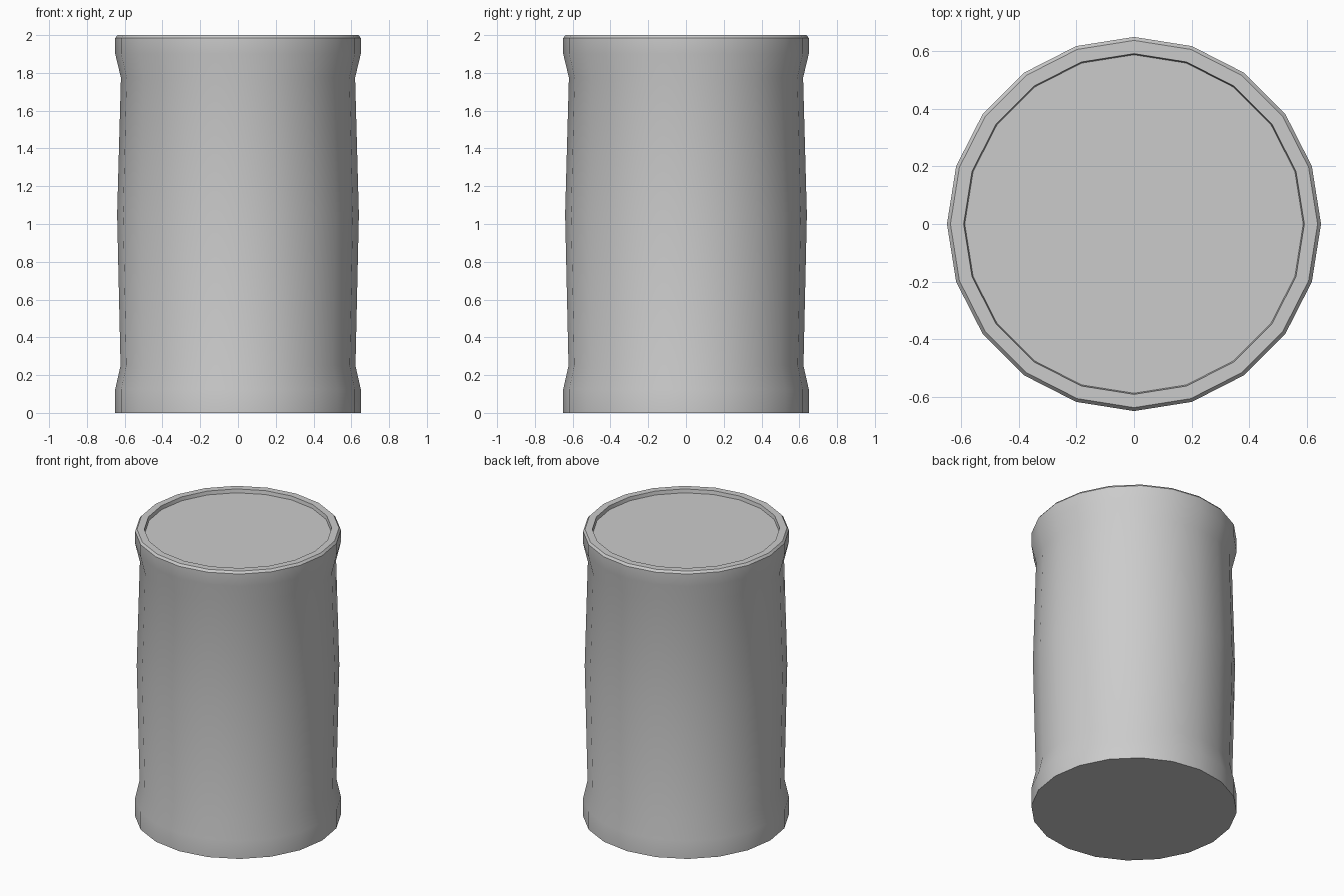
import bpy, bmesh
from math import cos, sin, tau, radians

if "Cube" in bpy.data.objects:
    bpy.data.objects.remove(bpy.data.objects["Cube"])

SIDES = 20

# Barrel outline (radius, height) from base up over the rim to the sunken lid
PROFILE = [(0.65, 0), (0.65, 0.125), (0.622, 0.25), (0.64, 1.05), (0.62, 1.775),
           (0.65, 1.9), (0.65, 1.985), (0.638, 2.0), (0.592, 2.0), (0.588, 1.975)]


def lathe(name, profile, sides):
    bm = bmesh.new()
    rings = [[bm.verts.new((r * cos(tau * i / sides), r * sin(tau * i / sides), z))
              for i in range(sides)] for r, z in profile]
    for low, high in zip(rings, rings[1:]):
        for i in range(sides):
            j = (i + 1) % sides
            bm.faces.new((low[i], low[j], high[j], high[i]))
    # Base and lid discs
    bm.faces.new(rings[0][::-1])
    bm.faces.new(rings[-1])
    mesh = bpy.data.meshes.new(name)
    bm.to_mesh(mesh)
    bm.free()
    obj = bpy.data.objects.new(name, mesh)
    bpy.context.collection.objects.link(obj)
    return obj


barrel = lathe("barrel", PROFILE, SIDES)
bpy.context.view_layer.objects.active = barrel
barrel.select_set(True)
bpy.ops.object.shade_smooth_by_angle(angle=radians(30))
